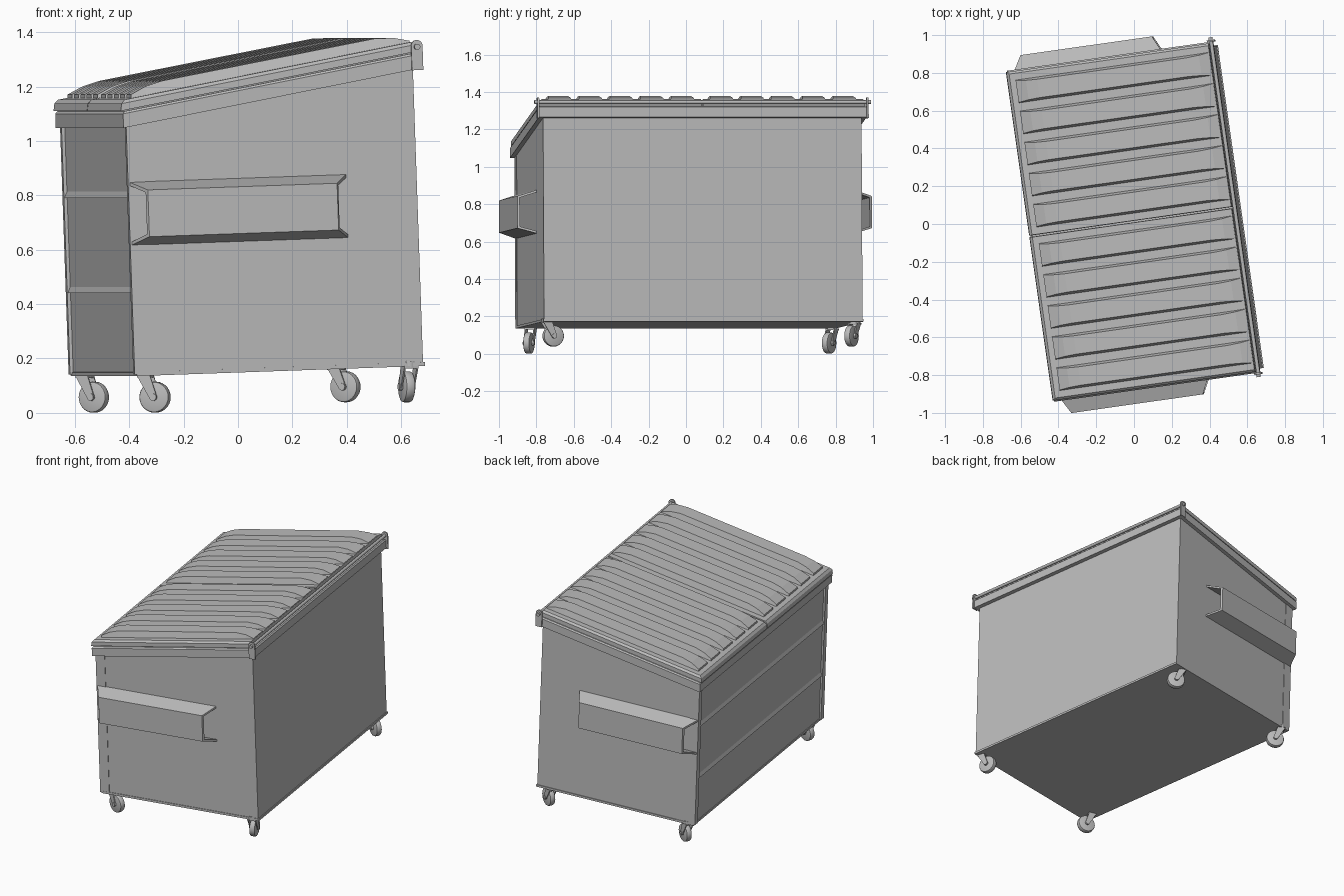
import bpy, bmesh
from math import radians, sin, cos, pi
from mathutils import Matrix, Vector

cube = bpy.data.objects.get("Cube")
if cube:
    bpy.data.objects.remove(cube, do_unlink=True)

grey = bpy.data.materials.new("painted_grey")
grey.use_nodes = True
colour = (0.5, 0.5, 0.5, 1)
grey.diffuse_color = colour
grey.node_tree.nodes["Principled BSDF"].inputs["Base Color"].default_value = colour

# The bin stands turned and leaning slightly on its wheels
PLACE = (Matrix.Translation((0.035, 0.018, 0.16))
         @ Matrix.Rotation(radians(8.1), 4, "Z") @ Matrix.Rotation(radians(-2), 4, "Y"))


def finish(name, bm, matrix=PLACE, smooth=False):
    bmesh.ops.recalc_face_normals(bm, faces=bm.faces)
    mesh = bpy.data.meshes.new(name)
    bm.to_mesh(mesh)
    bm.free()
    mesh.materials.append(grey)
    obj = bpy.data.objects.new(name, mesh)
    bpy.context.collection.objects.link(obj)
    obj.matrix_world = matrix
    if smooth:
        bpy.ops.object.select_all(action="DESELECT")
        obj.select_set(True)
        bpy.context.view_layer.objects.active = obj
        bpy.ops.object.shade_smooth_by_angle(angle=radians(35))
    return obj


def loft(name, rings, matrix=PLACE):
    """Skin closed rings of equal length and cap both ends."""
    bm = bmesh.new()
    loops = [[bm.verts.new(p) for p in ring] for ring in rings]
    n = len(loops[0])
    for a, b in zip(loops, loops[1:]):
        for i in range(n):
            j = (i + 1) % n
            bm.faces.new((a[i], a[j], b[j], b[i]))
    bm.faces.new(loops[0])
    bm.faces.new(loops[-1])
    return finish(name, bm, matrix)


def rect(x0, x1, y0, y1, height):
    """Rectangle whose height is a number or a function of x."""
    h = height if callable(height) else (lambda x: height)
    return [(x, y, h(x)) for x, y in ((x0, y0), (x1, y0), (x1, y1), (x0, y1))]


def box(name, x0, x1, y0, y1, low, high, matrix=PLACE):
    return loft(name, [rect(x0, x1, y0, y1, low), rect(x0, x1, y0, y1, high)], matrix)


def cylinder(name, centre, axis, radius, length, matrix=PLACE, bevel=0):
    bm = bmesh.new()
    turn = Vector(axis).to_track_quat("Z", "Y").to_matrix().to_4x4()
    bmesh.ops.create_cone(bm, cap_ends=True, segments=28, radius1=radius, radius2=radius,
                          depth=length, matrix=Matrix.Translation(centre) @ turn)
    if bevel:
        rims = [e for e in bm.edges if any(len(f.verts) > 4 for f in e.link_faces)]
        bmesh.ops.bevel(bm, geom=rims, offset=bevel, segments=2, affect="EDGES", profile=0.5)
    return finish(name, bm, matrix, True)


def slope(offset):
    """Height of the sloping opening, raised by an offset."""
    return lambda x: 0.998 + 0.163 * x + offset


D, W = 0.53, 0.86  # half depth and half width of the body

# Body, base lip and rim
box("body", -D, D, -W, W, 0, slope(0.02))
box("base_lip", -D - 0.004, D + 0.006, -W - 0.004, W + 0.004, -0.006, 0.008)
loft("rim", [rect(-0.555, 0.553, -0.885, 0.885, slope(0)),
             rect(-0.555, 0.553, -0.885, 0.885, slope(0.052)),
             rect(-0.548, 0.546, -0.878, 0.878, slope(0.06))])

# Low face: corner posts and pressed creases
for side, label in ((1, "rear"), (-1, "near")):
    y0, y1 = sorted((side * (W - 0.035), side * (W + 0.003)))
    box("corner_post_" + label, -D - 0.012, -D + 0.05, y0, y1, 0, slope(0.01))
for name, z in (("lower_crease", 0.31), ("upper_crease", 0.66)):
    loft(name, [[(-D + 0.01, y, z - 0.012), (-D - 0.01, y, z - 0.01),
                 (-D, y, z + 0.012), (-D + 0.01, y, z + 0.012)]
                for y in (-W + 0.03, W - 0.03)])

# Open-ended fork sleeves on both ends, flared towards the wall
outer = [(0.855, 0.474), (0.957, 0.505), (0.957, 0.677), (0.855, 0.709)]
inner = [(0.855, 0.697), (0.945, 0.668), (0.945, 0.514), (0.855, 0.486)]


def sleeve_end(side, wall_x, outer_x):
    return [(wall_x + (outer_x - wall_x) * (y - 0.855) / 0.102, side * y, z)
            for y, z in outer + inner]


for side, label in ((1, "rear"), (-1, "near")):
    loft("fork_sleeve_" + label, [sleeve_end(side, -0.54, -0.483),
                                  sleeve_end(side, 0.27, 0.22)])

# Two lid halves, each with five raised ribs
rib_profile = [(-0.515, 0.013), (-0.46, 0.032), (-0.40, 0.04),
               (0.40, 0.038), (0.47, 0.026), (0.525, 0.005)]
for side, label in ((1, "rear"), (-1, "near")):
    y0, y1 = sorted((side * 0.004, side * 0.878))
    t0, t1 = sorted((side * 0.006, side * 0.866))
    loft("lid_" + label, [rect(-0.562, 0.532, y0, y1, slope(0.064)),
                          rect(-0.558, 0.53, y0, y1, slope(0.09)),
                          rect(-0.545, 0.527, t0, t1, slope(0.102))])
    for i in range(5):
        y = side * (0.105 + 0.166 * i)
        rings = []
        for x, h in rib_profile:
            z = slope(0.102)(x)
            half = 0.063 - h * 0.35
            rings.append([(x, y - 0.063, z - 0.008), (x, y + 0.063, z - 0.008),
                          (x, y + half, z + h), (x, y - half, z + h)])
        loft(f"lid_rib_{label}_{i + 1}", rings)

# Hinge rod with an ear and pin at each end
cylinder("hinge_rod", (0.544, 0, 1.168), (0, 1, 0), 0.01, 1.78)
for side, label in ((1, "rear"), (-1, "near")):
    y0, y1 = sorted((side * 0.884, side * 0.894))
    box("hinge_ear_" + label, 0.522, 0.564, y0, y1, 1.082, 1.172)
    cylinder("hinge_ear_top_" + label, (0.543, side * 0.889, 1.172), (0, 1, 0), 0.021, 0.01)
    cylinder("hinge_pin_" + label, (0.543, side * 0.893, 1.168), (0, 1, 0), 0.011, 0.03)

# Swivel casters: wheel centre, wheel axis angle from x, mounting height
casters = [("low_near", -0.305, -0.84, 0.058, 74, 0.145),
           ("low_rear", -0.53, 0.765, 0.058, 63, 0.143),
           ("high_near", 0.62, -0.71, 0.096, 17, 0.178),
           ("high_rear", 0.395, 0.885, 0.096, 63, 0.172)]
for label, x, y, z, angle, top in casters:
    a = radians(angle)
    # local x is the rolling direction, local y the axle
    spin = a - pi / 2 if angle > 45 else a + pi / 2
    frame = Matrix.Translation((x, y, z)) @ Matrix.Rotation(spin, 4, "Z")
    rise = top - z
    cylinder("wheel_" + label, (0, 0, 0), (0, 1, 0), 0.057, 0.036, frame, 0.008)
    cylinder("axle_" + label, (0, 0, 0), (0, 1, 0), 0.013, 0.062, frame)
    for s in (-1, 1):
        loft(f"fork_{label}_{'a' if s > 0 else 'b'}",
             [[(-0.062, yy, rise - 0.008), (-0.012, yy, rise - 0.008),
               (0.014, yy, 0.0), (0.004, yy, -0.014), (-0.012, yy, -0.008)]
              for yy in (s * 0.021, s * 0.027)], frame)
    box("fork_bridge_" + label, -0.062, -0.012, -0.027, 0.027, rise - 0.014, rise - 0.006, frame)
    cylinder("swivel_" + label, (-0.037, 0, rise), (0, 0, 1), 0.026, 0.024, frame)
